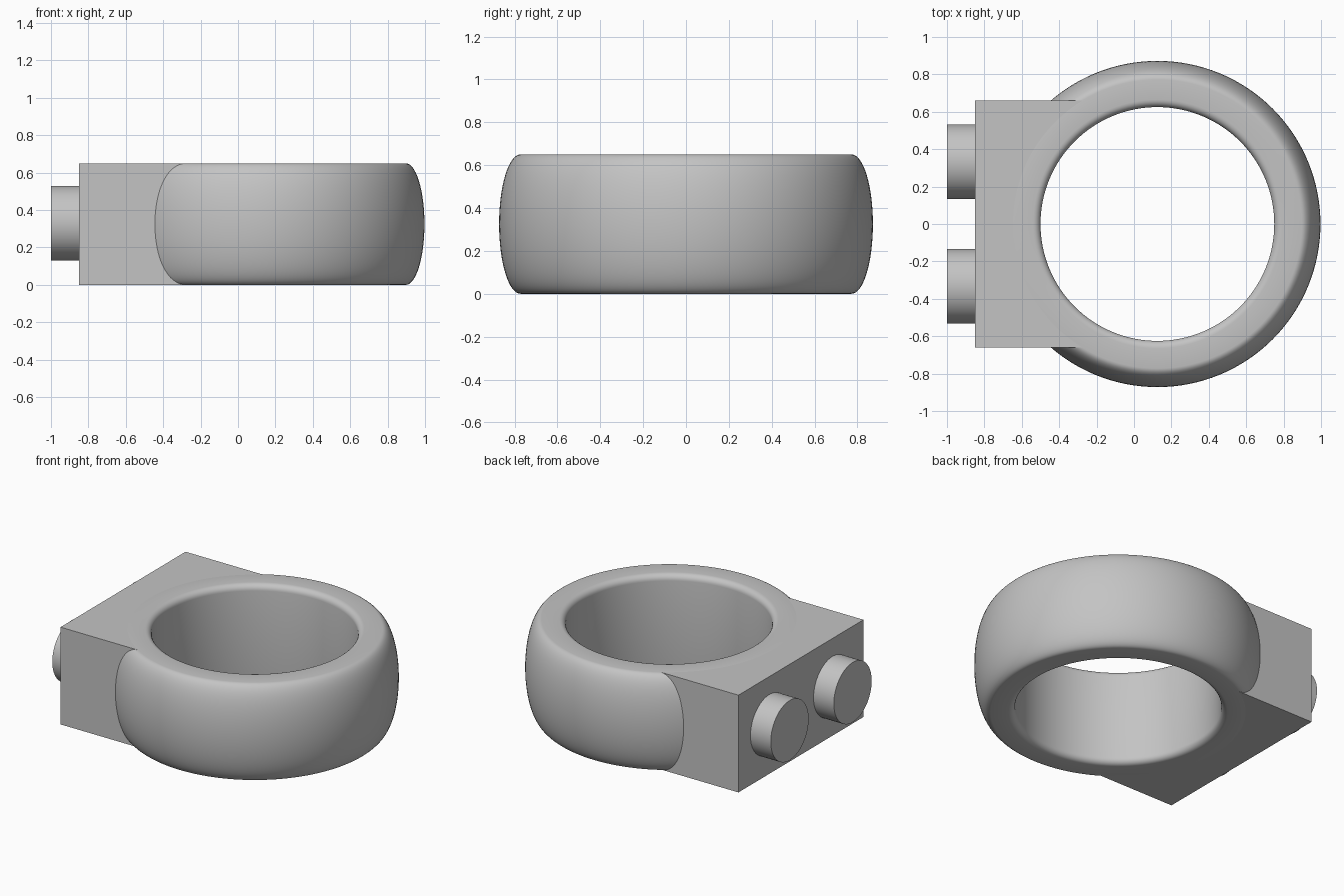
import bpy, bmesh
from math import sin, cos, pi, radians, atan2, hypot
from mathutils import Matrix, Vector

cube = bpy.data.objects.get("Cube")
if cube:
    bpy.data.objects.remove(cube)

CX = 0.125          # ring centre along x
HEIGHT = 0.65
MID = HEIGHT / 2
INNER, FLAT, OUTER = 0.625, 0.772, 0.872
FILLET = 0.04
BLOCK_X, BLOCK_Y = -0.85, 0.66

grey = bpy.data.materials.new("plain grey")
grey.use_nodes = True
colour = (0.55, 0.55, 0.55, 1)
grey.diffuse_color = colour
grey.node_tree.nodes["Principled BSDF"].inputs["Base Color"].default_value = colour


def finish(name, bm):
    bmesh.ops.recalc_face_normals(bm, faces=bm.faces)
    mesh = bpy.data.meshes.new(name)
    bm.to_mesh(mesh)
    bm.free()
    mesh.materials.append(grey)
    obj = bpy.data.objects.new(name, mesh)
    bpy.context.collection.objects.link(obj)
    bpy.ops.object.select_all(action="DESELECT")
    obj.select_set(True)
    bpy.context.view_layer.objects.active = obj
    bpy.ops.object.shade_smooth_by_angle(angle=radians(30))
    return obj


def arc(r, z, width, height, start, end, steps):
    angles = [start + (end - start) * i / steps for i in range(steps + 1)]
    return [(r + width * cos(a), z + height * sin(a)) for a in angles]


# Ring: half-elliptical outside, straight bore with rounded rims
profile = arc(FLAT, MID, OUTER - FLAT, MID, -pi / 2, pi / 2, 32)
rim = INNER + FILLET
profile += arc(rim, HEIGHT - FILLET, FILLET, FILLET, pi / 2, pi, 6)
profile += arc(rim, FILLET, FILLET, FILLET, pi, 1.5 * pi, 6)
bm = bmesh.new()
verts = [bm.verts.new((CX + r, 0, z)) for r, z in profile]
edges = [bm.edges.new((v, verts[(i + 1) % len(verts)])) for i, v in enumerate(verts)]
bmesh.ops.spin(bm, geom=verts + edges, cent=(CX, 0, 0), axis=(0, 0, 1),
               angle=2 * pi, steps=128, use_merge=True)
bmesh.ops.remove_doubles(bm, verts=bm.verts, dist=1e-5)
finish("ring", bm)

# Block: flush with the ring, its inner side following the ring's flat rim
half = atan2(BLOCK_Y, hypot(FLAT, 0) ** 2 and (FLAT ** 2 - BLOCK_Y ** 2) ** 0.5)
outline = [(BLOCK_X, BLOCK_Y), (BLOCK_X, -BLOCK_Y)]
for i in range(49):
    a = pi + half - 2 * half * i / 48
    outline.append((CX + FLAT * cos(a), FLAT * sin(a)))
bm = bmesh.new()
face = bm.faces.new([bm.verts.new((x, y, 0)) for x, y in outline])
raised = bmesh.ops.extrude_face_region(bm, geom=[face], use_keep_orig=True)
bmesh.ops.translate(bm, vec=Vector((0, 0, HEIGHT)),
                    verts=[g for g in raised["geom"] if isinstance(g, bmesh.types.BMVert)])
finish("mounting_block", bm)

# Two round pegs on the outer end of the block
for side, y in (("left", 0.333), ("right", -0.333)):
    bm = bmesh.new()
    place = Matrix.Translation((-0.915, y, 0.33)) @ Matrix.Rotation(pi / 2, 4, "Y")
    bmesh.ops.create_cone(bm, cap_ends=True, segments=64, radius1=0.2,
                          radius2=0.2, depth=0.17, matrix=place)
    finish(side + "_peg", bm)
